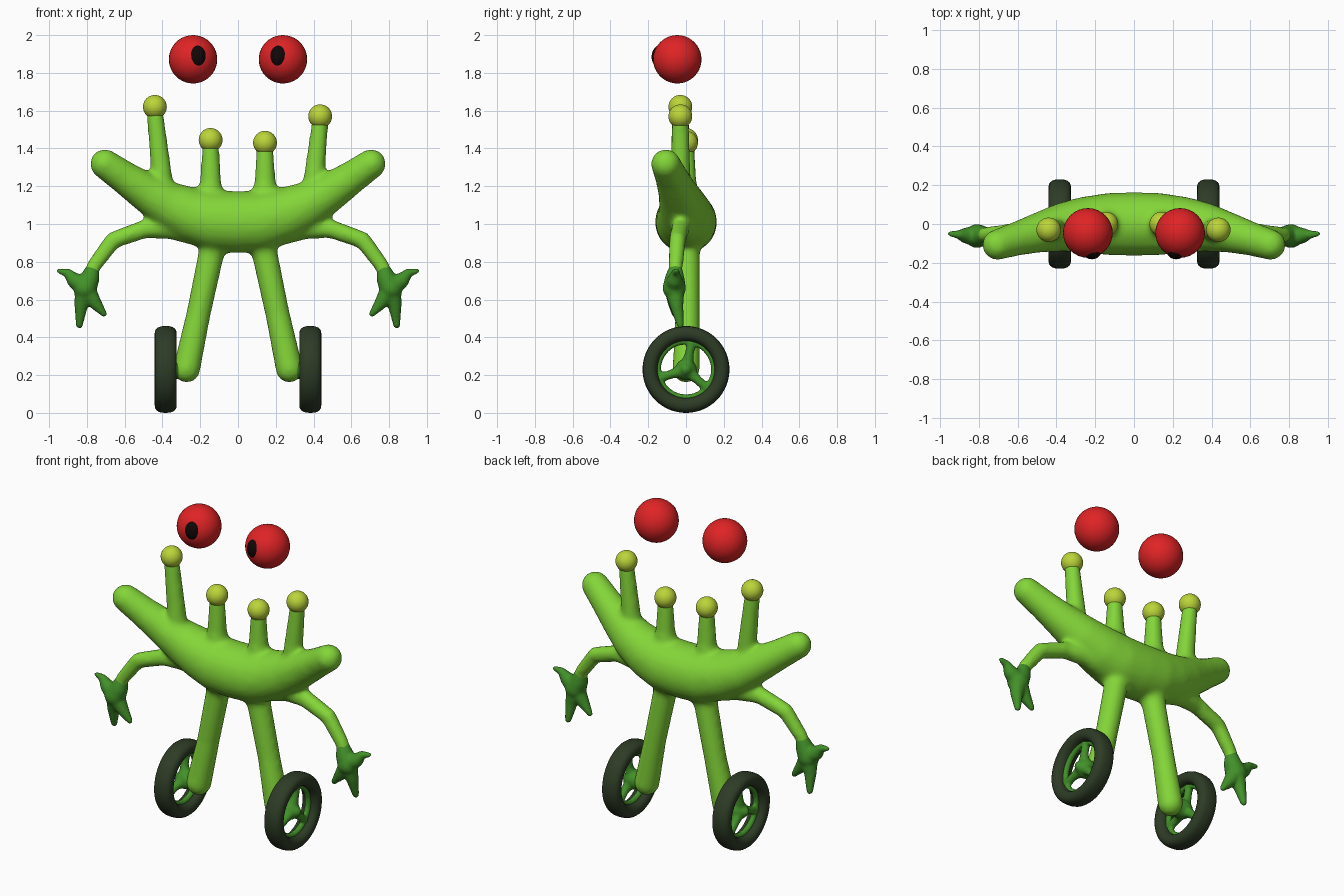
import bpy, bmesh, math
from mathutils import Vector

cube = bpy.data.objects.get("Cube")
if cube:
    bpy.data.objects.remove(cube, do_unlink=True)


def material(name, r, g, b):
    m = bpy.data.materials.new(name)
    m.use_nodes = True
    m.diffuse_color = (r, g, b, 1)
    m.node_tree.nodes["Principled BSDF"].inputs["Base Color"].default_value = (r, g, b, 1)
    return m


SKIN = material("lime skin", .23, .67, .04)
DARK = material("dark green", .055, .28, .022)
YELLOW = material("yellow green", .5, .66, .04)
RED = material("red", .74, .017, .019)
RUBBER = material("dark rubber", .027, .045, .019)
BLACK = material("black", .006, .002, .002)

# Unit ball points shared by every capsule
_ball = bmesh.new()
bmesh.ops.create_icosphere(_ball, subdivisions=3, radius=1)
BALL = [v.co.copy() for v in _ball.verts]
_ball.free()


def limb(bm, path, pad=0.0):
    """Chain of rounded capsules through (x, y, z, radius) points."""
    for a, b in zip(path, path[1:]):
        verts = [bm.verts.new(Vector(p[:3]) + d * (p[3] + pad)) for p in (a, b) for d in BALL]
        res = bmesh.ops.convex_hull(bm, input=verts)
        inner = {g for g in res["geom_interior"] + res["geom_unused"]
                 if isinstance(g, bmesh.types.BMVert)}
        bmesh.ops.delete(bm, geom=list(inner), context='VERTS')


def finish(bm, name, mat):
    bmesh.ops.recalc_face_normals(bm, faces=bm.faces)
    me = bpy.data.meshes.new(name)
    bm.to_mesh(me)
    bm.free()
    me.materials.append(mat)
    for p in me.polygons:
        p.use_smooth = True
    ob = bpy.data.objects.new(name, me)
    bpy.context.collection.objects.link(ob)
    return ob


def blend(ob, voxel, steps):
    """Fuse overlapping capsules into one soft skin."""
    r = ob.modifiers.new("fuse", 'REMESH')
    r.mode = 'VOXEL'
    r.voxel_size = voxel
    r.use_smooth_shade = True
    s = ob.modifiers.new("soften", 'SMOOTH')
    s.factor = .5
    s.iterations = steps


def ball(name, centre, scale, mat):
    bm = bmesh.new()
    bmesh.ops.create_uvsphere(bm, u_segments=32, v_segments=20, radius=1)
    for v in bm.verts:
        v.co = Vector(c + s * k for c, s, k in zip(centre, scale, v.co))
    return finish(bm, name, mat)


def flip(path, side):
    return [(p[0] * side, *p[1:]) for p in path]


# Body: crescent, arms, legs and stalks fused together
crescent = [(0, 0, 1.01, .16), (.12, 0, 1.015, .157), (.24, -.003, 1.045, .142),
            (.36, -.015, 1.095, .122), (.48, -.042, 1.165, .1),
            (.6, -.075, 1.245, .083), (.705, -.107, 1.318, .074)]
arm = [(.22, .0, .97, .08), (.36, -.01, .98, .055), (.49, -.03, .975, .045),
       (.66, -.045, .915, .041), (.765, -.055, .775, .035), (.785, -.06, .71, .033)]
leg = [(.11, 0, .95, .09), (.14, .005, .85, .064), (.21, .008, .52, .06), (.272, 0, .232, .068)]
stalks = [("outer_right", -.4, -.44, -.03, 1.62), ("inner_right", -.145, -.145, 0, 1.445),
          ("inner_left", .143, .143, 0, 1.43), ("outer_left", .4, .435, -.03, 1.57)]

bm = bmesh.new()
for side in (1, -1):
    for path in (crescent, arm, leg):
        limb(bm, flip(path, side), .005)
for name, x0, x1, y, z in stalks:
    limb(bm, [(x0, y, 1.1, .075), (x0, y, 1.22, .052), (x1, y, z - .03, .04)], .005)
blend(finish(bm, "body", SKIN), .014, 12)

for name, x0, x1, y, z in stalks:
    ball(name + "_stalk_tip", (x1, y, z), (.063,) * 3, YELLOW)

# Three-fingered hands
fingers = [
    [(.772, -.056, .755, .034), (.785, -.06, .71, .048), (.81, -.062, .66, .058)],
    [(.81, -.062, .67, .052), (.865, -.06, .70, .037), (.90, -.055, .74, .02), (.948, -.05, .752, .01)],
    [(.81, -.062, .66, .05), (.83, -.05, .57, .032), (.84, -.03, .465, .015)],
    [(.81, -.062, .66, .05), (.755, -.062, .58, .03), (.71, -.06, .525, .013)],
]
for side, label in ((1, "left"), (-1, "right")):
    bm = bmesh.new()
    for f in fingers:
        limb(bm, flip(f, side), .004)
    blend(finish(bm, label + "_hand", DARK), .008, 8)

# Wheels: rounded tyre, rim, three spokes and a tapered hub
WX, WZ = .383, .23


def on_wheel(x, radius, degrees, thick):
    a = math.radians(degrees)
    return (x, radius * math.cos(a), WZ + radius * math.sin(a), thick)


def tyre(name, side, segs=64, steps=20):
    bm = bmesh.new()
    rings = []
    for i in range(segs):
        ring = []
        for j in range(steps):
            t = math.tau * j / steps
            c, s = math.cos(t), math.sin(t)
            off = math.copysign(abs(s) ** .75, s) * .058
            rad = .19 + math.copysign(abs(c) ** .85, c) * .04
            ring.append(bm.verts.new(on_wheel(side * (WX + off), rad, 360 * i / segs, 0)[:3]))
        rings.append(ring)
    for i in range(segs):
        a, b = rings[i], rings[(i + 1) % segs]
        for j in range(steps):
            k = (j + 1) % steps
            bm.faces.new((a[j], a[k], b[k], b[j]))
    return finish(bm, name, RUBBER)


for side, label in ((1, "left"), (-1, "right")):
    tyre(label + "_tyre", side)
    bm = bmesh.new()
    limb(bm, flip([on_wheel(WX, .152, a, .02) for a in range(0, 361, 15)], side))
    for a in (78, 198, 318):
        limb(bm, flip([on_wheel(WX - .01, .02, a, .036), on_wheel(WX, .08, a, .024),
                       on_wheel(WX, .15, a, .024)], side))
    limb(bm, flip([(.31, 0, WZ, .05), (.36, 0, WZ, .058), (.405, 0, WZ, .03)], side))
    blend(finish(bm, label + "_wheel_spokes", DARK), .009, 5)

# Floating eyes with inward-looking pupils
for side, label in ((1, "left"), (-1, "right")):
    ball(label + "_eye", (.238 * side, -.046, 1.872), (.128,) * 3, RED)
    ball(label + "_pupil", (.217 * side, -.135, 1.885), (.05, .047, .062), BLACK)
